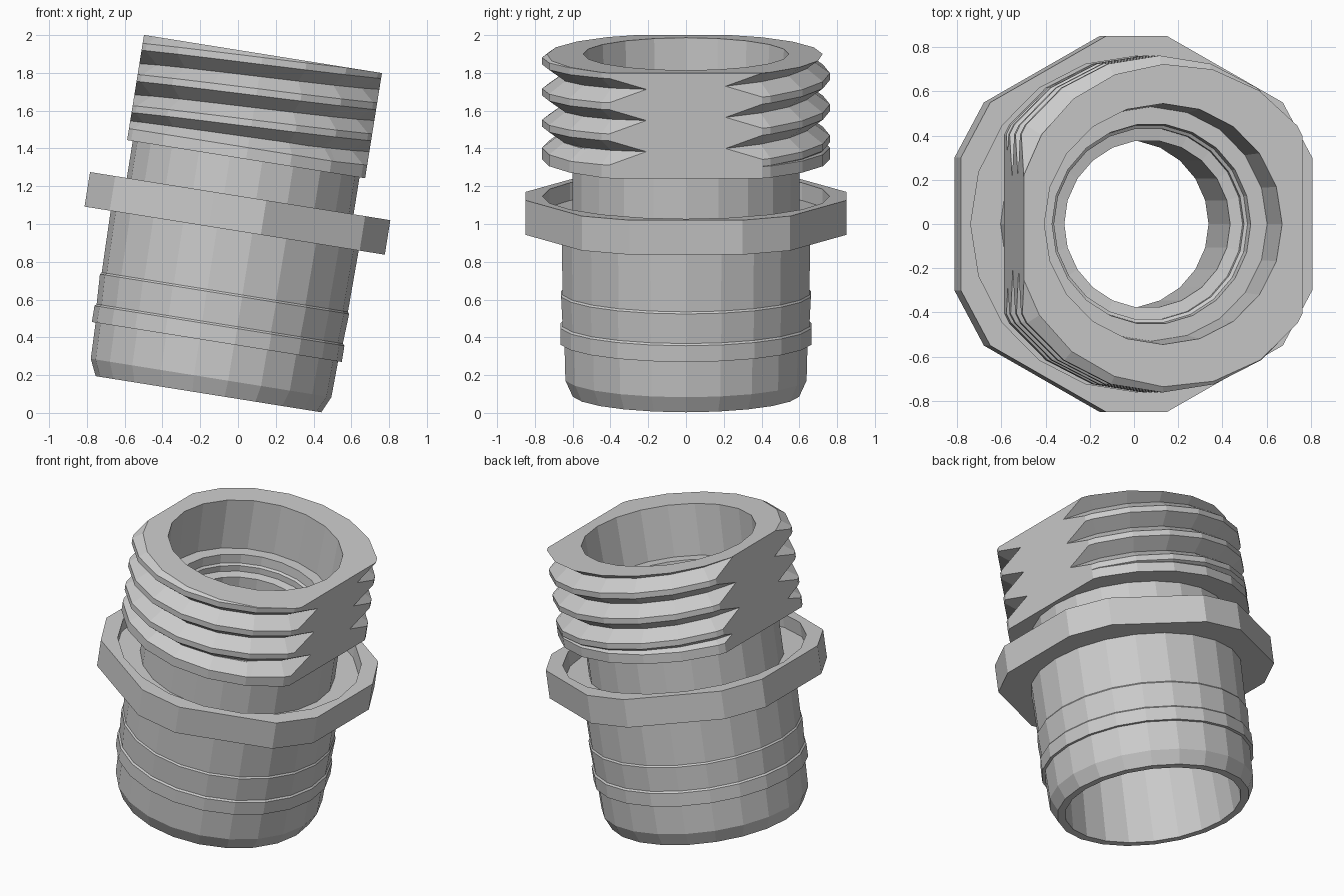
import bpy, bmesh, math
from mathutils import Matrix

if "Cube" in bpy.data.objects:
    bpy.data.objects.remove(bpy.data.objects["Cube"])

# The whole fitting leans to +x; parts are built upright, then tilted
TILT = Matrix.Rotation(math.radians(9.1), 4, 'Y') @ Matrix.Translation((-0.17, 0, 0))


def make(name, bm):
    bmesh.ops.remove_doubles(bm, verts=bm.verts, dist=1e-5)
    bmesh.ops.dissolve_degenerate(bm, edges=bm.edges, dist=1e-5)
    bmesh.ops.recalc_face_normals(bm, faces=bm.faces)
    me = bpy.data.meshes.new(name)
    bm.to_mesh(me)
    bm.free()
    ob = bpy.data.objects.new(name, me)
    bpy.context.collection.objects.link(ob)
    return ob


def sweep(name, columns, closed):
    """Skin neighbouring columns of points, optionally closing each column."""
    bm = bmesh.new()
    cols = [[bm.verts.new(p) for p in c] for c in columns]
    n = len(cols[0])
    for a, b in zip(cols, cols[1:]):
        for j in range(n if closed else n - 1):
            k = (j + 1) % n
            bm.faces.new((a[j], b[j], b[k], a[k]))
    return make(name, bm)


def lathe(name, profile, seg):
    cols = []
    for i in range(seg + 1):
        t = 2 * math.pi * i / seg
        cols.append([(r * math.cos(t), r * math.sin(t), z) for r, z in profile])
    return sweep(name, cols, True)


def prism(name, outline, z0, z1):
    bm = bmesh.new()
    face = bm.faces.new([bm.verts.new((x, y, z0)) for x, y in outline])
    ext = bmesh.ops.extrude_face_region(bm, geom=[face])
    top = [v for v in ext['geom'] if isinstance(v, bmesh.types.BMVert)]
    bmesh.ops.translate(bm, verts=top, vec=(0, 0, z1 - z0))
    return make(name, bm)


def circle(r, seg):
    return [(r * math.cos(2 * math.pi * i / seg), r * math.sin(2 * math.pi * i / seg))
            for i in range(seg)]


def boolean(ob, cutter, op):
    m = ob.modifiers.new("cut", 'BOOLEAN')
    m.operation, m.object, m.solver = op, cutter, 'EXACT'
    dg = bpy.context.evaluated_depsgraph_get()
    me = bpy.data.meshes.new_from_object(ob.evaluated_get(dg))
    ob.modifiers.clear()
    ob.data = me
    bpy.data.objects.remove(cutter)


# Hollow body with barbed lower sleeve and narrow throat
body = lathe("body", [
    (0.555, 0.073), (0.605, 0.073), (0.645, 0.16), (0.65, 0.353), (0.67, 0.353),
    (0.67, 0.44), (0.66, 0.45), (0.668, 0.61), (0.66, 0.62), (0.665, 0.96),
    (0.608, 0.96), (0.608, 1.56),
    (0.455, 1.56), (0.45, 1.50), (0.435, 1.49), (0.435, 1.45), (0.38, 1.44),
    (0.38, 0.82), (0.52, 0.76)], 22)

# Wrench collar: chamfered hexagon with a round recess on top
quarter = [(0.805, 0.30), (0.67, 0.55), (0.14, 0.85)]
half = quarter + [(-x, y) for x, y in reversed(quarter)]
outline = half + [(-x, -y) for x, y in half]
collar = prism("collar", outline, 0.95, 1.135)
boolean(collar, prism("recess", circle(0.76, 20), 1.04, 1.3), 'DIFFERENCE')
boolean(collar, prism("hole", circle(0.59, 22), 0.8, 1.3), 'DIFFERENCE')

# Helical thread, sampled from a repeating tooth profile
PITCH, Z0, Z1, SEG = 0.167, 1.333, 1.897, 20
TOOTH = [(0.0, 0.672), (0.065, 0.762), (0.102, 0.762), (PITCH, 0.672)]


def radius(phase):
    phase %= PITCH
    for (a, ra), (b, rb) in zip(TOOTH, TOOTH[1:]):
        if phase <= b:
            return ra + (rb - ra) * (phase - a) / (b - a)
    return TOOTH[0][1]


columns = []
for i in range(SEG + 1):
    t = 2 * math.pi * i / SEG
    start = 1.317 + PITCH * i / SEG
    rows = [(0.52, Z0)]
    for k in range(-3, 6):
        for dz, _ in TOOTH[:3]:
            z = min(max(start + k * PITCH + dz, Z0), Z1)
            rows.append((radius(z - start), z))
    rows.append((0.545, Z1))
    columns.append([(r * math.cos(t), r * math.sin(t), z) for r, z in rows])
thread = sweep("thread", columns, True)

# Plain band closing off the thread's lower end
band = lathe("thread_base_band", [(0.52, Z0), (0.762, Z0), (0.762, 1.395),
                                  (0.68, 1.455), (0.52, 1.455)], SEG)

# Two opposite flats across the threaded part
for ob in (thread, band):
    box = [(0.638, -1), (0.638, 1), (-0.638, 1), (-0.638, -1)]
    boolean(ob, prism("flats", box, 1.0, 2.2), 'INTERSECT')

for ob in (body, collar, thread, band):
    ob.data.transform(TILT)
